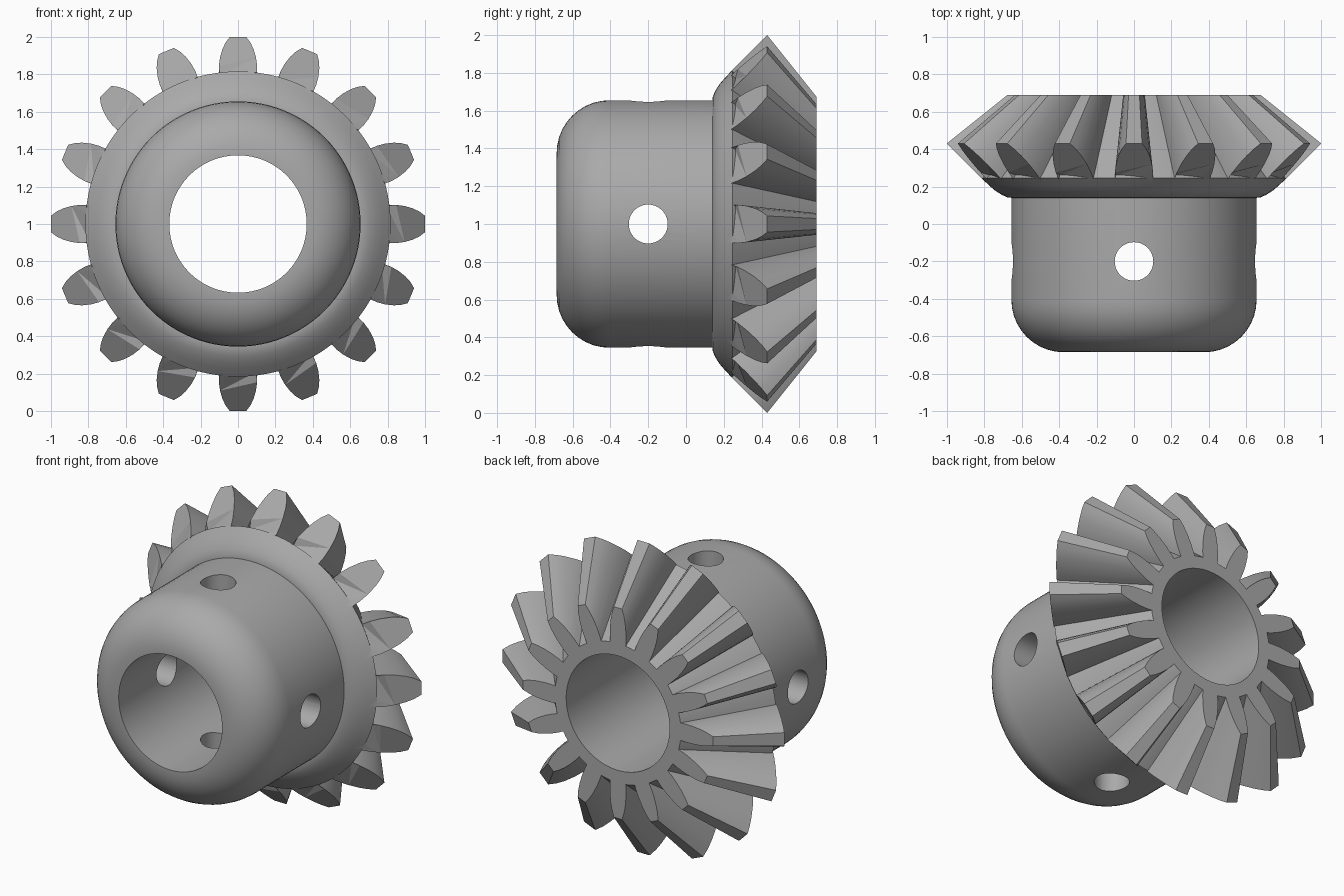
import bpy, bmesh, math
from mathutils import Matrix, Vector

cube = bpy.data.objects.get("Cube")
if cube:
    bpy.data.objects.remove(cube, do_unlink=True)

AXIS_Z = 1.0        # height of the gear axis, which runs along y
TEETH = 16
SEGMENTS = 96
APEX_Y = 1.23       # point where all tooth edges converge
BACK_Y = 0.69
HUB_R, BORE_R, FRONT_Y, FILLET = 0.655, 0.367, -0.685, 0.28

steel = bpy.data.materials.new("grey steel")
steel.use_nodes = True
GREY = (0.40, 0.40, 0.40, 1)
steel.diffuse_color = GREY
steel.node_tree.nodes["Principled BSDF"].inputs["Base Color"].default_value = GREY


def finish(bm, name):
    bmesh.ops.recalc_face_normals(bm, faces=bm.faces[:])
    mesh = bpy.data.meshes.new(name)
    bm.to_mesh(mesh)
    bm.free()
    obj = bpy.data.objects.new(name, mesh)
    bpy.context.collection.objects.link(obj)
    obj.data.materials.append(steel)
    return obj


def combine(target, other, operation):
    """Apply a boolean and drop the helper object."""
    bpy.context.view_layer.objects.active = target
    mod = target.modifiers.new("cut", 'BOOLEAN')
    mod.object, mod.operation, mod.solver = other, operation, 'EXACT'
    bpy.ops.object.modifier_apply(modifier=mod.name)
    bpy.data.objects.remove(other, do_unlink=True)


# Hub, shoulder and root cone: closed (radius, y) profile spun around the axis
profile = [(BORE_R, BACK_Y), (BORE_R, FRONT_Y)]
for i in range(11):
    a = math.pi / 2 * i / 10
    profile.append((HUB_R - FILLET + FILLET * math.sin(a),
                    FRONT_Y + FILLET - FILLET * math.cos(a)))
profile += [(HUB_R, 0.14), (0.675, 0.142), (0.705, 0.155), (0.74, 0.177),
            (0.775, 0.207), (0.815, 0.245), (0.447, BACK_Y)]
bm = bmesh.new()
rings = []
for s in range(SEGMENTS):
    a = 2 * math.pi * s / SEGMENTS
    rings.append([bm.verts.new((r * math.sin(a), y, AXIS_Z + r * math.cos(a)))
                  for r, y in profile])
for s in range(SEGMENTS):
    a, b = rings[s], rings[(s + 1) % SEGMENTS]
    for i in range(len(profile)):
        j = (i + 1) % len(profile)
        bm.faces.new((a[i], a[j], b[j], b[i]))
gear = finish(bm, "bevel_gear")

# Teeth: (half width, radius, y) outline shrinking toward the apex
half = [(0.098, 0.79, 0.26)]
for w, r in [(0.101, 0.809), (0.102, 0.845), (0.096, 0.89), (0.083, 0.935),
             (0.066, 0.97), (0.043, 1.0)]:
    half.append((w, r, 0.43 - (1 - r)))
outline = half + [(-w, r, y) for w, r, y in reversed(half)]
bm = bmesh.new()
for t in range(TEETH):
    turn = Matrix.Rotation(2 * math.pi * t / TEETH, 3, 'Y')
    front, back = [], []
    for w, r, y in outline:
        k = (APEX_Y - BACK_Y) / (APEX_Y - y)
        for loop, p in ((front, (w, y, r)), (back, (w * k, BACK_Y, r * k))):
            loop.append(bm.verts.new(turn @ Vector(p) + Vector((0, 0, AXIS_Z))))
    bm.faces.new(front)
    bm.faces.new(back[::-1])
    for i in range(len(outline)):
        j = (i + 1) % len(outline)
        bm.faces.new((front[i], back[i], back[j], front[j]))
combine(gear, finish(bm, "teeth"), 'UNION')

# Set-screw holes straight through the hub, one across and one upright
for name, turn in (("hole_across", Matrix.Rotation(math.pi / 2, 4, 'Y')),
                   ("hole_upright", Matrix.Identity(4))):
    bm = bmesh.new()
    bmesh.ops.create_cone(bm, cap_ends=True, segments=40, radius1=0.103,
                          radius2=0.103, depth=2,
                          matrix=Matrix.Translation((0, -0.2, AXIS_Z)) @ turn)
    cutter = finish(bm, name)
    cutter.hide_render = True
    combine(gear, cutter, 'DIFFERENCE')

bpy.ops.object.select_all(action='DESELECT')
gear.select_set(True)
bpy.context.view_layer.objects.active = gear
bpy.ops.object.shade_smooth_by_angle(angle=math.radians(28))
